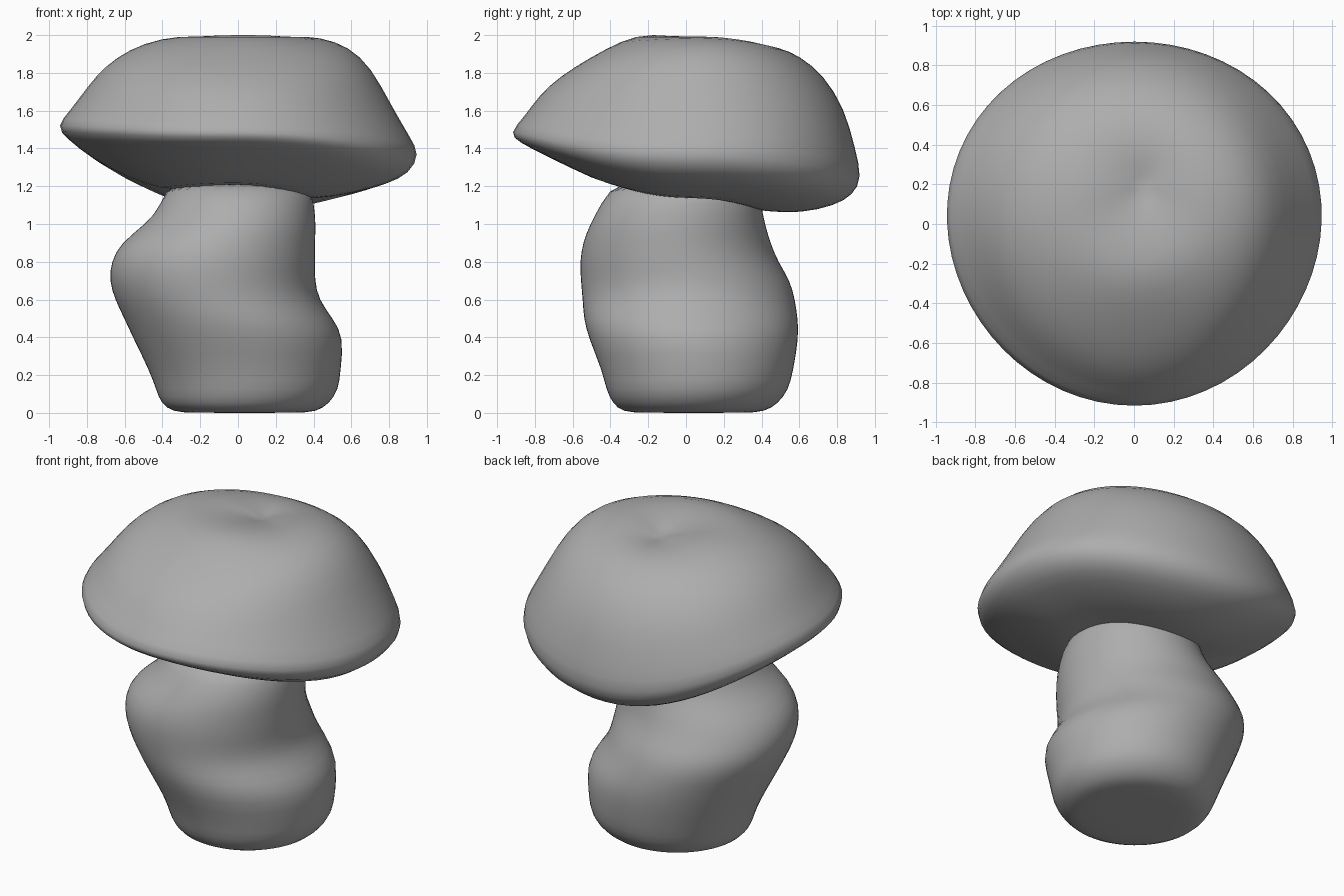
import bpy, bmesh, math

SEGS = 32
grey = bpy.data.materials.new("dark_grey")
grey.diffuse_color = (0.42, 0.42, 0.42, 1)


def loft(name, rings, tip=None, lobe=0.0):
    """Skin rings given as (left, right, front, back) extents plus the z at each of them."""
    bm = bmesh.new()
    loops = []
    for xl, xr, yf, yb, zl, zr, zf, zb in rings:
        loop = []
        for i in range(SEGS):
            a = 2 * math.pi * i / SEGS
            c, s = math.cos(a), math.sin(a)
            z = c * c * (zr if c > 0 else zl) + s * s * (zb if s > 0 else zf)
            k = 1 + lobe * math.sin(3 * a)
            loop.append(bm.verts.new(((xl + xr) / 2 + k * c * (xr - xl) / 2,
                                      (yf + yb) / 2 + k * s * (yb - yf) / 2, z)))
        loops.append(loop)
    for lo, hi in zip(loops, loops[1:]):
        for i in range(SEGS):
            j = (i + 1) % SEGS
            bm.faces.new((lo[i], lo[j], hi[j], hi[i]))
    bm.faces.new(loops[0][::-1])
    if tip:
        v, top = bm.verts.new(tip), loops[-1]
        for i in range(SEGS):
            bm.faces.new((top[i], top[(i + 1) % SEGS], v))
    else:
        bm.faces.new(loops[-1])
    bmesh.ops.recalc_face_normals(bm, faces=bm.faces)
    for f in bm.faces:
        f.smooth = True
    me = bpy.data.meshes.new(name)
    bm.to_mesh(me)
    bm.free()
    me.materials.append(grey)
    ob = bpy.data.objects.new(name, me)
    bpy.context.collection.objects.link(ob)
    mod = ob.modifiers.new("smooth", 'SUBSURF')
    mod.levels = mod.render_levels = 1
    return ob


# Stem: lumpy, leaning column (z, left, right, front, back)
stem = [
    (0.00, -0.24, 0.31, -0.23, 0.31),
    (0.005, -0.35, 0.42, -0.34, 0.42),
    (0.05, -0.41, 0.485, -0.39, 0.49),
    (0.12, -0.435, 0.535, -0.425, 0.545),
    (0.22, -0.47, 0.545, -0.445, 0.57),
    (0.40, -0.56, 0.565, -0.52, 0.60),
    (0.50, -0.605, 0.505, -0.545, 0.595),
    (0.60, -0.655, 0.43, -0.55, 0.58),
    (0.70, -0.685, 0.41, -0.56, 0.555),
    (0.80, -0.675, 0.41, -0.565, 0.49),
    (0.90, -0.625, 0.41, -0.55, 0.45),
    (1.00, -0.49, 0.415, -0.51, 0.42),
    (1.10, -0.405, 0.405, -0.455, 0.40),
    (1.25, -0.37, 0.38, -0.37, 0.38),
]
loft("stem", [r[1:] + (r[0],) * 4 for r in stem])

# Cap: tilted dome with a rounded underside and a shallow dimple on top
cap = [
    (-0.30, 0.30, -0.30, 0.30, 1.19, 1.15, 1.22, 1.09),
    (-0.40, 0.40, -0.40, 0.42, 1.18, 1.13, 1.20, 1.065),
    (-0.60, 0.60, -0.59, 0.62, 1.25, 1.16, 1.29, 1.055),
    (-0.79, 0.80, -0.765, 0.80, 1.36, 1.215, 1.375, 1.095),
    (-0.915, 0.915, -0.88, 0.90, 1.46, 1.27, 1.435, 1.15),
    (-0.97, 0.97, -0.935, 0.95, 1.52, 1.37, 1.48, 1.24),
    (-0.895, 0.915, -0.845, 0.91, 1.60, 1.46, 1.575, 1.40),
    (-0.80, 0.815, -0.775, 0.855, 1.73, 1.63, 1.68, 1.61),
    (-0.71, 0.71, -0.665, 0.74, 1.835, 1.83, 1.78, 1.79),
    (-0.58, 0.59, -0.505, 0.61, 1.925, 1.94, 1.88, 1.89),
    (-0.41, 0.44, -0.34, 0.50, 1.985, 1.99, 1.97, 1.935),
    (-0.22, 0.29, -0.19, 0.38, 2.00, 1.995, 2.015, 1.95),
    (-0.05, 0.14, 0.06, 0.28, 1.965, 1.965, 1.97, 1.94),
]
loft("cap", cap, tip=(0.05, 0.18, 1.93), lobe=0.012)
